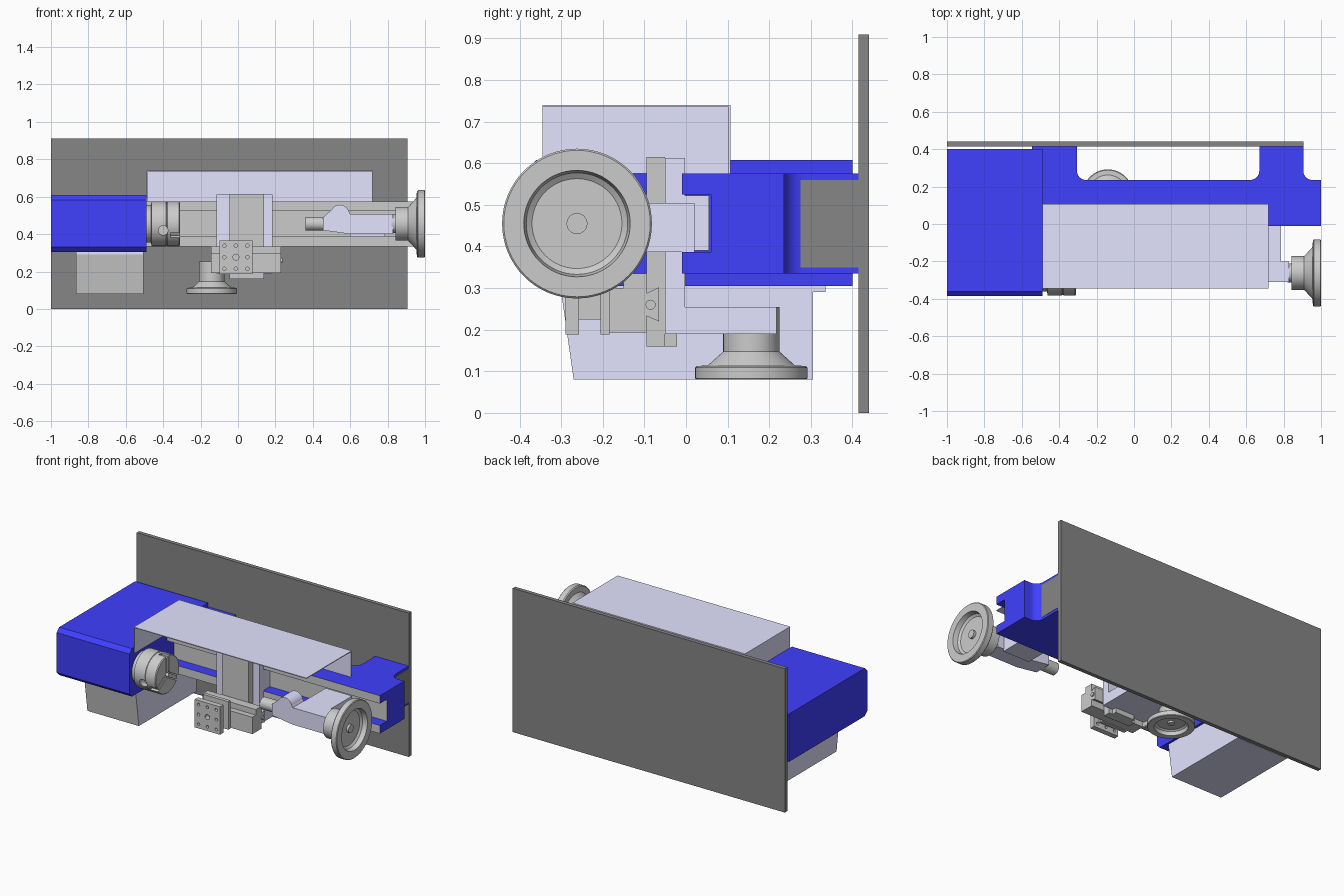
import bpy, bmesh
from math import radians, sin, cos, pi
from mathutils import Matrix, Vector

if "Cube" in bpy.data.objects:
    bpy.data.objects.remove(bpy.data.objects["Cube"])


def material(name, r, g, b):
    m = bpy.data.materials.new(name)
    m.diffuse_color = (r, g, b, 1)
    m.use_nodes = True
    m.node_tree.nodes["Principled BSDF"].inputs["Base Color"].default_value = m.diffuse_color
    return m


BLUE = material("blue_paint", 0.05, 0.05, 1)
LILAC = material("lilac_paint", 0.77, 0.77, 1)
DARK = material("dark_board", 0.24, 0.24, 0.24)
GREY = material("bare_metal", 0.8, 0.8, 0.8)


def finish(name, bm, mat=None):
    bmesh.ops.remove_doubles(bm, verts=bm.verts, dist=1e-5)
    bmesh.ops.recalc_face_normals(bm, faces=bm.faces)
    me = bpy.data.meshes.new(name)
    bm.to_mesh(me)
    bm.free()
    if mat:
        me.materials.append(mat)
    ob = bpy.data.objects.new(name, me)
    bpy.context.collection.objects.link(ob)
    return ob


def smooth(ob):
    ob.data.polygons.foreach_set("use_smooth", [True] * len(ob.data.polygons))
    ob.data.set_sharp_from_angle(angle=radians(30))
    return ob


def place(axis, u, v, t):
    return {"X": (t, u, v), "Y": (u, t, v), "Z": (u, v, t)}[axis]


def prism(name, axis, pts, a, b, mat=None):
    """Extrude a 2D outline along an axis from a to b."""
    bm = bmesh.new()
    f = bm.faces.new([bm.verts.new(place(axis, u, v, a)) for u, v in pts])
    new = bmesh.ops.extrude_face_region(bm, geom=[f])["geom"]
    bmesh.ops.translate(bm, verts=[g for g in new if isinstance(g, bmesh.types.BMVert)],
                        vec=place(axis, 0, 0, b - a))
    return finish(name, bm, mat)


def box(name, x0, x1, y0, y1, z0, z1, mat=None):
    return prism(name, "Z", [(x0, y0), (x1, y0), (x1, y1), (x0, y1)], z0, z1, mat)


def lathe(name, axis, centre, profile, mat=None, steps=64):
    """Spin (radius, distance) points about an axis through centre."""
    bm = bmesh.new()
    vs = [bm.verts.new(place(axis, r, 0, t)) for r, t in profile]
    es = [bm.edges.new(p) for p in zip(vs, vs[1:])]
    bmesh.ops.spin(bm, geom=vs + es, cent=(0, 0, 0), axis=place(axis, 0, 0, 1),
                   angle=2 * pi, steps=steps, use_merge=True)
    bmesh.ops.translate(bm, verts=bm.verts, vec=centre)
    return smooth(finish(name, bm, mat))


def cylinder(name, axis, u, v, r, a, b, mat=None, steps=40):
    return lathe(name, axis, place(axis, u, v, 0), [(0, a), (r, a), (r, b), (0, b)], mat, steps)


def cut(ob, *cutters):
    bpy.context.view_layer.objects.active = ob
    for c in cutters:
        c.hide_render = True
        m = ob.modifiers.new("cut", "BOOLEAN")
        m.operation, m.solver, m.object = "DIFFERENCE", "EXACT", c
        bpy.ops.object.modifier_apply(modifier=m.name)
        bpy.data.objects.remove(c)
    return ob


def paint_front(ob):
    """Bare metal on the faces that look forward."""
    if len(ob.data.materials) < 2:
        ob.data.materials.append(GREY)
    for p in ob.data.polygons:
        p.material_index = 1 if p.normal.y < -0.9 else 0


def arc(cx, cy, r, a0, a1, n=10):
    angles = [radians(a0 + (a1 - a0) * i / n) for i in range(n + 1)]
    return [(cx + r * cos(a), cy + r * sin(a)) for a in angles]


def handwheel(name, axis, centre, face, scale, hub):
    """Dished wheel; scale is signed so the face can look either way."""
    prof = [(0, .025), (.025, .025), (.025, .04), (.108, .04), (.122, .03), (.128, .0),
            (.176, 0), (.18, .004), (.18, .038), (.174, .044), (.14, .045),
            (.09, .09), (.09, hub), (0, hub)]
    return lathe(name, axis, centre, [(r * abs(scale), face + t * scale) for r, t in prof])


# Backboard
box("backboard", -1, .905, .415, .44, 0, .91, DARK)

# Bed with two rear feet and a front channel
outline = ([(-.545, -.01), (1, -.01), (1, .235)] + arc(.955, .285, .05, 270, 180)
           + [(.905, .415), (.67, .415)] + arc(.62, .285, .05, 0, -90)
           + arc(-.255, .285, .05, 270, 180) + [(-.305, .415), (-.545, .415)])
bed = prism("bed", "Z", outline, .335, .575, BLUE)
cut(bed, box("channel_cutter", -.6, 1.1, -.1, .06, .387, .525, BLUE))
paint_front(bed)
smooth(bed)
box("foot_end_plate", .9, .907, .275, .415, .35, .56, DARK)

# Headstock with chamfered front, and the motor box below it
prism("headstock", "X", [(-.36, .305), (.4, .305), (.4, .608), (-.36, .608),
                         (-.385, .583), (-.385, .33)], -1, -.49, BLUE)
motor = prism("motor_box", "X", [(-.3, .29), (-.27, .08), (.305, .08), (.305, .29)],
              -.865, -.505, LILAC)
paint_front(motor)
box("motor_box_flange", -.865, -.505, -.3, .335, .29, .306, LILAC)

# Three-jaw chuck
AY, AZ = -.262, .455
chuck = lathe("chuck", "X", (0, AY, AZ), [(0, -.492), (.1, -.492), (.1, -.465), (.12, -.462),
              (.12, -.385), (.117, -.383), (.117, -.379), (.12, -.377), (.12, -.315),
              (.115, -.31), (0, -.31)])
bore = cylinder("bore_cutter", "X", AY, AZ, .022, -.38, -.2)
key = cylinder("key_cutter", "Y", -.4, .42, .025, -.5, -.33)
slots = []
for i in range(3):
    turn = (Matrix.Translation((0, AY, AZ)) @ Matrix.Rotation(radians(90 + 120 * i), 4, "X"))
    slot = box("slot_cutter", -.36, -.25, .0, .2, -.016, .016)
    jaw = box(f"chuck_jaw_{i + 1}", -.365, -.311, .012, .108, -.011, .011)
    for part in (slot, jaw):
        part.data.transform(turn)
    slots.append(slot)
cut(chuck, bore, key, *slots)
smooth(chuck)

# Chip guard: top, back and left sheets
box("guard_top", -.485, .72, -.345, .107, .735, .74, LILAC)
box("guard_back", -.485, .72, .102, .107, .575, .735, LILAC)
box("guard_left", -.488, -.482, -.345, .107, .575, .74, LILAC)

# Saddle, riding on the bed, with the bracket under it
box("saddle", -.115, .185, -.05, -.002, .19, .613, LILAC)
box("saddle_tongue", -.115, .185, -.01, .055, .39, .522, LILAC)
box("saddle_bracket", -.115, .185, -.01, .217, .19, .255, LILAC)

# Cross slide and its handwheel
box("cross_slide", -.045, .14, -.095, -.05, .16, .615)
box("cross_slide_tongue", -.02, .115, -.055, -.022, .16, .6)
handwheel("cross_slide_handwheel", "Z", (-.14, .157, 0), .08, .75, .233)

# Compound slide with dovetail notch
compound = prism("compound_slide", "X", [(-.185, .193), (-.095, .193), (-.095, .335),
                 (-.185, .335)], -.145, .23)
prism("compound_dovetail", "X", [(-.1, .235), (-.065, .22), (-.065, .302), (-.1, .285)],
      -.145, .23)
cut(compound, box("step_cutter", -.2, .3, -.2, -.15, .3, .4))
cylinder("compound_screw", "X", -.085, .26, .012, -.12, .237)

# Tool post: drilled front plate, core and rear plate
front = box("tool_post_front", -.1, .077, -.29, -.257, .188, .365)
cut(front, *[cylinder("hole_cutter", "Y", -.0115 + .062 * i, .2765 + .062 * k,
                      .016 if i == k == 0 else .009, -.3, -.25, steps=20)
             for i in (-1, 0, 1) for k in (-1, 0, 1)])
smooth(front)
box("tool_post_core", -.062, .04, -.258, -.204, .225, .328)
box("tool_post_rear", -.1, .077, -.206, -.184, .188, .365)

# Tailstock
prism("tailstock_body", "Y", [(.455, .42), (.6, .4), (.83, .4), (.83, .507), (.6, .507),
                              (.588, .53), (.5, .53), (.455, .49)], -.31, -.2, LILAC)
cylinder("tailstock_boss", "Y", .545, .507, .05, -.31, -.2, LILAC)
box("tailstock_base", .6, .785, -.205, .02, .387, .505, LILAC)
cylinder("quill", "X", AY, AZ, .037, .36, .5)
cylinder("tailstock_screw", "X", AY, AZ, .05, .82, .85)
handwheel("tailstock_handwheel", "X", (0, AY, AZ), 1, -1, .158)
